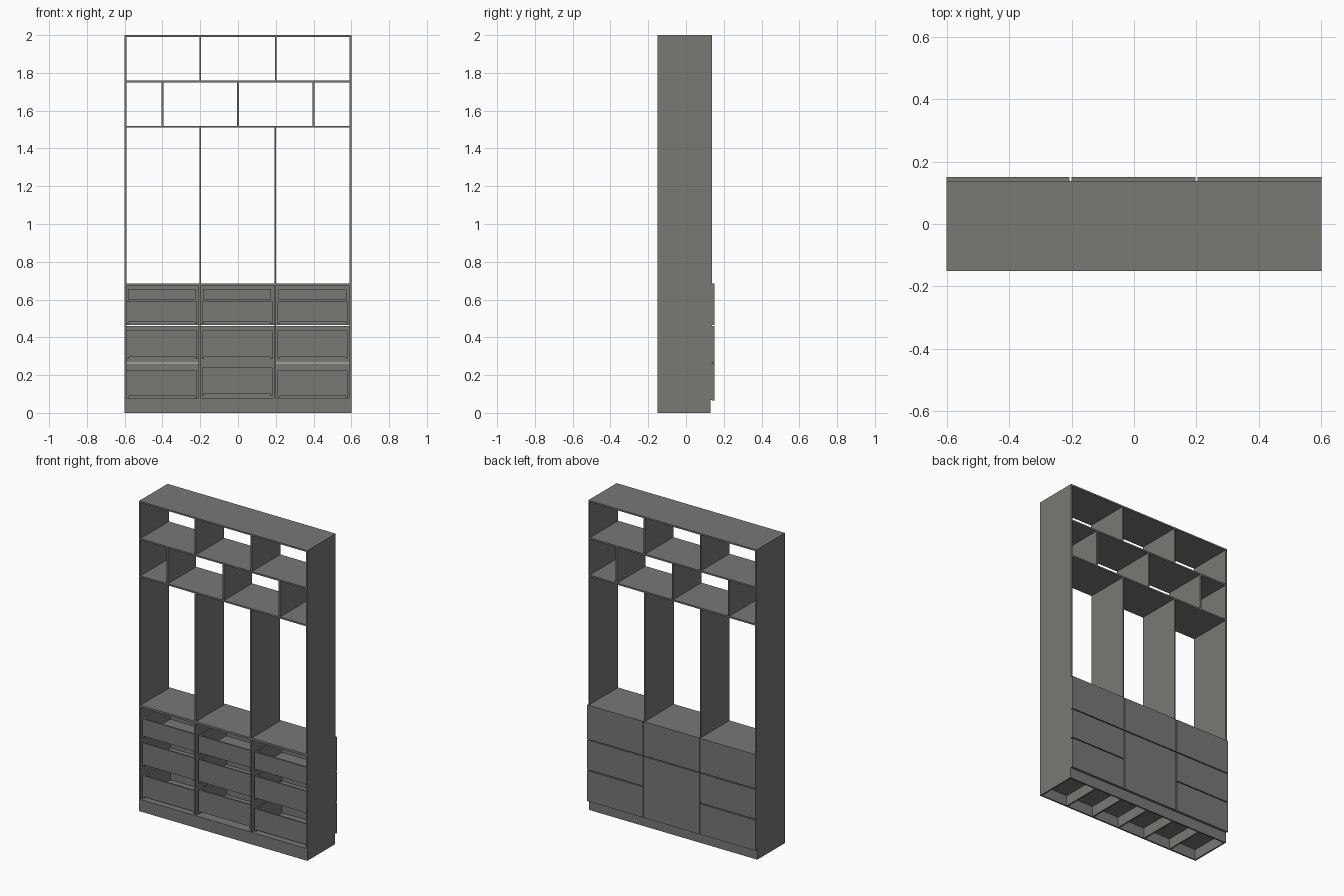
import bpy

if "Cube" in bpy.data.objects:
    bpy.data.objects.remove(bpy.data.objects["Cube"])

mat = bpy.data.materials.new("warm grey")
mat.diffuse_color = (0.195, 0.188, 0.178, 1)
mat.use_nodes = True
mat.node_tree.nodes["Principled BSDF"].inputs["Base Color"].default_value = mat.diffuse_color


def board(name, x0, x1, y0, y1, z0, z1):
    """Axis-aligned board given by its bounds."""
    bpy.ops.mesh.primitive_cube_add(size=1, location=((x0 + x1) / 2, (y0 + y1) / 2, (z0 + z1) / 2))
    o = bpy.context.object
    o.name = name
    o.scale = (x1 - x0, y1 - y0, z1 - z0)
    bpy.ops.object.transform_apply(location=False, rotation=False, scale=True)
    o.data.materials.append(mat)
    return o


T = 0.01              # board thickness
B, F = -0.15, 0.138   # carcass depth range
PZ = 0.068            # plinth height
PF = 0.13             # plinth depth limit
CT = 0.685            # counter top height

# Plinth frame with cross pieces, open underneath
board("plinth_open_side", -0.6, 0.6, B, B + T, 0, PZ)
board("plinth_drawer_side", -0.6, 0.6, PF - T, PF, 0, PZ)
for i in range(7):
    x = -0.595 + i * 1.19 / 6
    board("plinth_cross", x - T / 2, x + T / 2, B + T, PF - T, 0, PZ)

# Outer carcass
for s in (-1, 1):
    board("side_panel", s * 0.595 - T / 2, s * 0.595 + T / 2, B, F, PZ, 2)
for name, top in (("floor_board", PZ + T), ("counter", CT), ("lower_shelf", 1.52),
                  ("upper_shelf", 1.76), ("top_board", 2.0)):
    board(name, -0.59, 0.59, B, F, top - (0.014 if name == "counter" else T), top)

# Vertical dividers: level range and positions
for z0, z1, xs in ((PZ + T, CT - 0.014, (-0.203, 0.197)), (CT, 1.51, (-0.2, 0.197)),
                   (1.52, 1.75, (-0.4, 0, 0.4)), (1.76, 1.99, (-0.2, 0.2))):
    for x in xs:
        board("divider", x - T / 2, x + T / 2, B, F, z0, z1)


def drawer_box(x, z0, z1):
    """Open-topped drawer box with a raised bottom."""
    w, y0, y1 = 0.186, -0.13, F
    for s in (-1, 1):
        board("drawer_side", x + s * (w - T / 2) - T / 2, x + s * (w - T / 2) + T / 2, y0, y1, z0, z1)
    board("drawer_back", x - w + T, x + w - T, y0, y0 + T, z0 + 0.01, z1)
    board("drawer_bottom", x - w + T, x + w - T, y0 + T, y1, z0 + 0.012, z0 + 0.018)


for col, x in enumerate((-0.403, -0.004, 0.395)):
    drawer_box(x, 0.47, 0.59)
    drawer_box(x, 0.285, 0.435)
    drawer_box(x, *((0.09, 0.24) if col == 1 else (0.08, 0.225)))
    # Rail under the counter, behind the fronts
    board("top_rail", x - 0.18, x + 0.18, F - 0.015, F, 0.60, 0.655)

# Drawer fronts; the middle column has one tall lower front
G = 0.003
for col, (x0, x1) in enumerate(((-0.6, -0.203 - G), (-0.203 + G, 0.2 - G), (0.2 + G, 0.6))):
    levels = [0.065, 0.462, CT] if col == 1 else [0.065, 0.265, 0.462, CT]
    for i, (a, b) in enumerate(zip(levels, levels[1:])):
        board("drawer_front", x0, x1, F, 0.15,
              a + (G if i else 0), b - (G if b < CT else 0))
